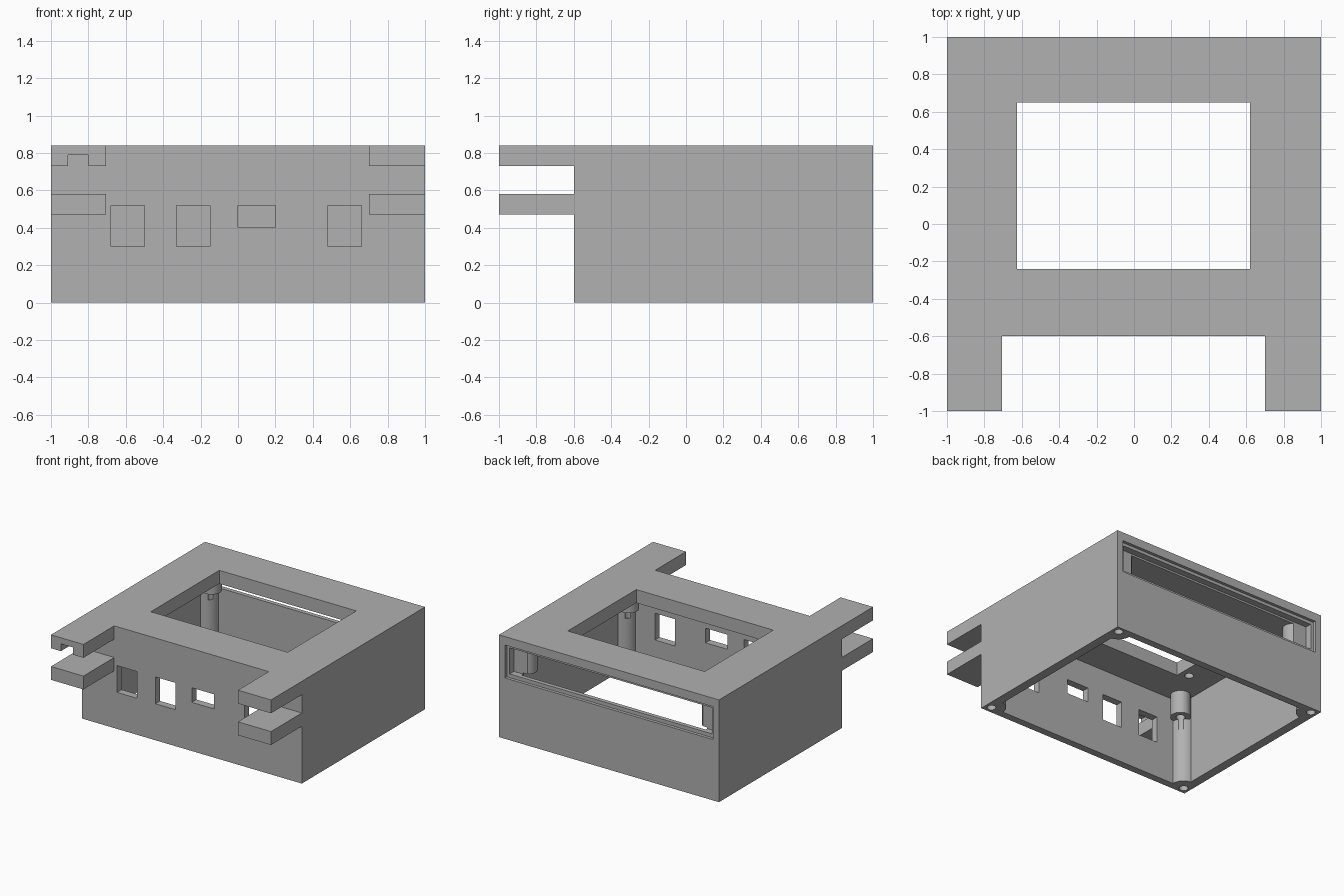
import bpy
from mathutils import Vector

if "Cube" in bpy.data.objects:
    bpy.data.objects.remove(bpy.data.objects["Cube"], do_unlink=True)

grey = bpy.data.materials.new("plain grey")
grey.use_nodes = True
grey.diffuse_color = (0.44, 0.44, 0.44, 1)
grey.node_tree.nodes["Principled BSDF"].inputs["Base Color"].default_value = grey.diffuse_color


def box(name, x, y, z):
    """Box from (min, max) ranges."""
    lo, hi = (Vector(c) for c in zip(x, y, z))
    bpy.ops.mesh.primitive_cube_add(size=1, location=(lo + hi) / 2)
    ob = bpy.context.object
    ob.name = name
    ob.scale = hi - lo
    bpy.ops.object.transform_apply(location=True, rotation=False, scale=True)
    ob.data.materials.append(grey)
    return ob


def post(x, y, z, r):
    """Upright cylinder used as a cutter."""
    bpy.ops.mesh.primitive_cylinder_add(vertices=32, radius=r, depth=z[1] - z[0],
                                        location=(x, y, (z[0] + z[1]) / 2))
    ob = bpy.context.object
    ob.data.materials.append(grey)
    return ob


def cut(target, cutter):
    """Subtract the cutter from the target and remove it."""
    cutter.hide_render = True
    mod = target.modifiers.new("cut", "BOOLEAN")
    mod.operation, mod.solver, mod.object = "DIFFERENCE", "EXACT", cutter
    bpy.context.view_layer.objects.active = target
    bpy.ops.object.modifier_apply(modifier=mod.name)
    bpy.data.objects.remove(cutter, do_unlink=True)


def corners(dx, dy):
    """Four points mirrored about the middle of the case."""
    return [(sx * dx, 0.2 + sy * dy) for sx in (-1, 1) for sy in (-1, 1)]


HEIGHT, CEILING = 0.84, 0.73
body = box("case_body", (-1, 1), (-0.6, 1), (0, HEIGHT))

# Hollow, leaving corner columns and hanging standoffs standing
hollow = box("hollow", (-0.925, 0.925), (-0.54, 0.94), (-0.1, CEILING))
for x, y in corners(0.94, 0.74):
    cut(hollow, post(x, y, (-0.3, 1), 0.105))
for x, y in corners(0.84, 0.657):
    cut(hollow, post(x, y, (0.54, 1), 0.076))
cut(body, hollow)

# Top display window
cut(body, box("window", (-0.625, 0.62), (-0.24, 0.65), (0.6, 1)))

# Front connector openings
for x0, x1, z0 in ((-0.68, -0.5, 0.3), (-0.33, -0.15, 0.3), (0, 0.2, 0.4), (0.48, 0.66, 0.3)):
    cut(body, box("port", (x0, x1), (-0.7, -0.5), (z0, 0.52)))

# Stepped slot in the back wall
cut(body, box("recess", (-0.945, 0.945), (0.975, 1.1), (0.5, 0.77)))
cut(body, box("slot", (-0.92, 0.92), (0.92, 1.1), (0.53, 0.745)))

# Screw holes in columns, standoffs and ceiling
for x, y in corners(0.945, 0.745):
    cut(body, post(x, y, (-0.1, 0.3), 0.034))
for x, y in corners(0.84, 0.657):
    cut(body, post(x, y, (0.45, 0.7), 0.034))
for x, y in corners(0.70, 0.39):
    cut(body, post(x, y, (0.65, 0.79), 0.034))

# Paired mounting tabs at the front
for side, x in (("right", (-1, -0.705)), ("left", (0.7, 1))):
    for level, z in (("lower", (0.47, 0.58)), ("upper", (CEILING, HEIGHT))):
        tab = box(f"{level}_{side}_tab", x, (-1, -0.6), z)
        if (side, level) == ("right", "upper"):
            cut(tab, box("groove", (-0.91, -0.8), (-1.1, -0.601), (0.7, 0.79)))

bpy.ops.object.select_all(action="DESELECT")
body.select_set(True)
bpy.context.view_layer.objects.active = body
bpy.ops.object.shade_smooth_by_angle()
